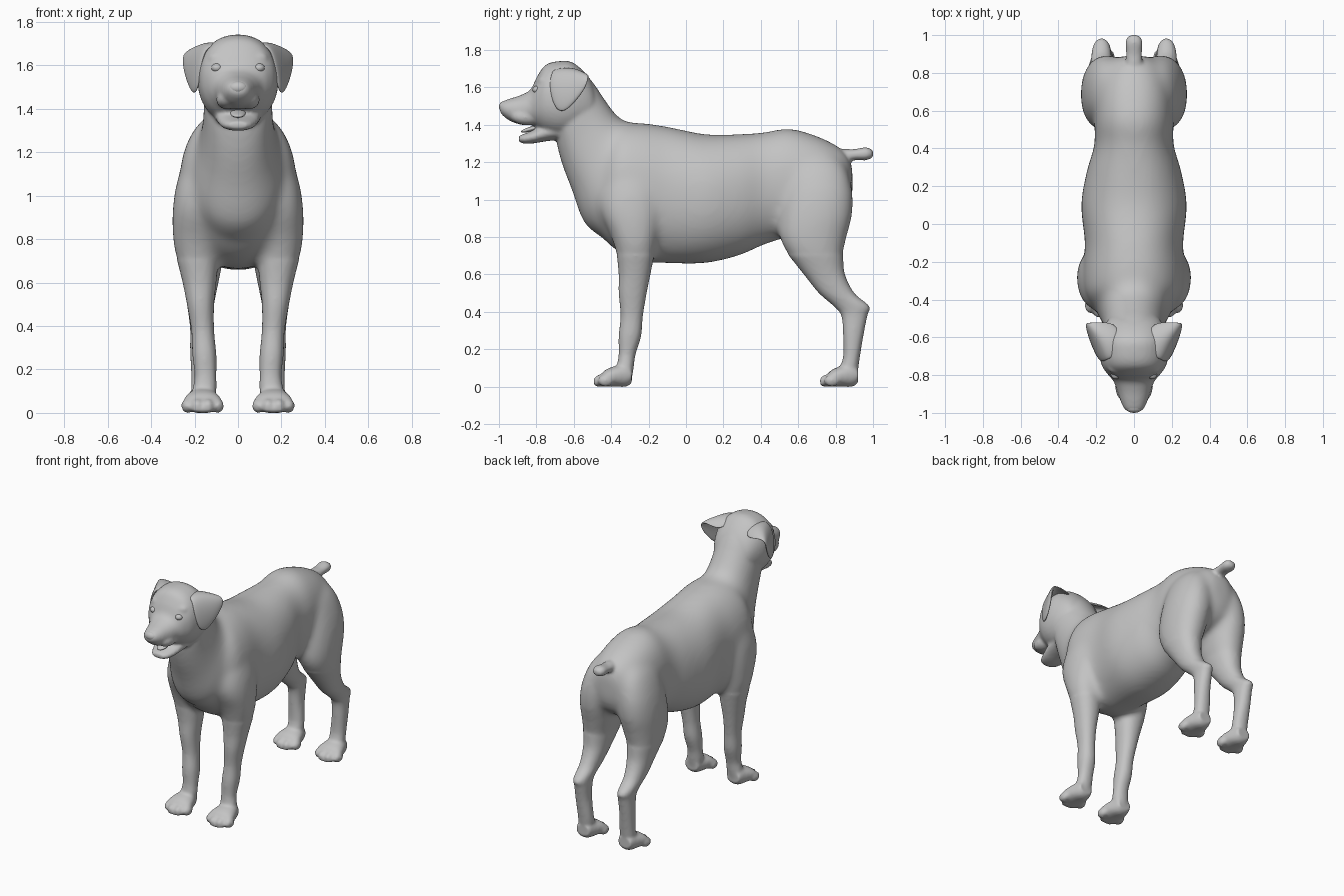
import bpy
import bmesh
import math
from mathutils import Vector, Matrix

default_cube = bpy.data.objects.get("Cube")
if default_cube:
    bpy.data.objects.remove(default_cube, do_unlink=True)

SEGMENTS = 40
STEPS = 5
CM = 0.01

# One plain grey for the whole animal
grey = bpy.data.materials.new("plain grey")
grey.use_nodes = True
grey_value = (0.55, 0.55, 0.55, 1)
grey.diffuse_color = grey_value
grey.node_tree.nodes["Principled BSDF"].inputs["Base Color"].default_value = grey_value


def soft_power(value, exponent=0.92):
    return math.copysign(abs(value) ** exponent, value)


def ring(lower, upper, inner, outer):
    """Rounded section between two side-profile points and two x limits, in cm."""
    low, high = Vector((0, *lower)), Vector((0, *upper))
    middle = (low + high) / 2 + Vector(((inner + outer) / 2, 0, 0))
    across = Vector(((outer - inner) / 2, 0, 0))
    along = (high - low) / 2
    points = []
    for i in range(SEGMENTS):
        angle = math.tau * i / SEGMENTS
        points.append((middle + across * soft_power(math.cos(angle))
                       + along * soft_power(math.sin(angle))) * CM)
    return points


def spline(a, b, c, d, t):
    """Smooth curve from b to c."""
    return b + (c - a) * (t / 2) + (a * 2 - b * 5 + c * 4 - d) * (t * t / 2) \
        + (b * 3 - a - c * 3 + d) * (t ** 3 / 2)


def loft(bm, rings, side=1):
    """Skin a closed surface through the rings, optionally mirrored in x."""
    dense = []
    last = len(rings) - 1
    for k in range(last):
        near = [rings[max(0, min(last, k + offset))] for offset in (-1, 0, 1, 2)]
        for step in range(STEPS):
            dense.append([spline(*corner, step / STEPS) for corner in zip(*near)])
    dense.append(rings[-1])
    loops = [[bm.verts.new((p.x * side, p.y, p.z)) for p in points] for points in dense]
    for first, second in zip(loops, loops[1:]):
        for i in range(SEGMENTS):
            j = (i + 1) % SEGMENTS
            bm.faces.new((first[i], first[j], second[j], second[i]))
    bm.faces.new(loops[0])
    bm.faces.new(loops[-1])


def upright(sections):
    """Sections standing across the body: y, top, bottom, half width."""
    return [ring((y, bottom), (y, top), -w, w) for y, top, bottom, w in sections]


def level(sections):
    """Sections lying flat across a leg: z, front, back, inner x, outer x."""
    return [ring((front, z), (back, z), inner, outer) for z, front, back, inner, outer in sections]


def ellipsoid(bm, centre, radii, tilt=0):
    matrix = (Matrix.Translation(Vector(centre) * CM) @ Matrix.Rotation(tilt, 4, "X")
              @ Matrix.Diagonal((*[r * CM for r in radii], 1)))
    bmesh.ops.create_uvsphere(bm, u_segments=24, v_segments=14, radius=1, matrix=matrix)


def finish(name, bm):
    bmesh.ops.recalc_face_normals(bm, faces=bm.faces)
    for face in bm.faces:
        face.smooth = True
    mesh = bpy.data.meshes.new(name)
    bm.to_mesh(mesh)
    bm.free()
    mesh.materials.append(grey)
    part = bpy.data.objects.new(name, mesh)
    bpy.context.collection.objects.link(part)
    return part


def fuse(part, voxel, iterations):
    """Merge overlapping volumes into one softened skin."""
    remesh = part.modifiers.new("fuse", "REMESH")
    remesh.mode = "VOXEL"
    remesh.voxel_size = voxel
    remesh.use_smooth_shade = True
    soften = part.modifiers.new("soften", "SMOOTH")
    soften.factor = 0.5
    soften.iterations = iterations


front_leg = level([
    (125, -37, -18, 8, 19), (110, -44, -13, 5, 27), (95, -46, -12, 5, 30),
    (80, -40, -15, 7, 30), (70, -37, -17, 9, 28), (60, -36, -19, 10, 25.5),
    (50, -36, -21, 11, 23.5), (38, -35, -23, 11, 21.5), (27, -36, -24, 10, 21),
    (17, -36, -27, 10, 20), (10, -37, -28, 10, 21), (4, -36, -29, 11, 21)])

hind_leg = level([
    (126, 58, 78, 3, 14), (118, 54, 85, 2, 21), (105, 52, 89, 1, 26), (92, 50, 89, 2, 28),
    (80, 50, 86, 4, 28), (70, 55, 84, 7, 27), (60, 63, 85, 9, 25), (50, 71, 90, 11, 23.5),
    (43, 79, 98, 12, 22.5), (38, 83, 97, 12, 22), (28, 84, 95, 12, 22),
    (16, 84, 93, 11, 21.5), (9, 82, 92, 11, 21.5), (4, 83, 91, 12, 21)])

# Trunk from breast to rump
trunk = bmesh.new()
loft(trunk, upright([
    (-50, 122, 87, 14), (-44, 132, 79, 21), (-36, 140, 72, 26), (-25, 141, 67, 27),
    (-10, 139, 66, 26), (10, 135, 66, 28), (28, 135, 70, 25), (42, 136, 76, 21),
    (55, 138, 80, 21), (70, 134, 84, 20), (82, 128, 89, 16), (87, 123, 95, 11),
    (89, 117, 102, 6)]))

# Neck: nape y and z, throat y and z, half width
neck = [(-22, 139, -42, 78, 24), (-29, 141, -54, 87, 21), (-36, 144, -61, 105, 17.5),
        (-43, 153, -66, 118, 16), (-49, 162, -69, 129, 16), (-54, 168, -70, 138, 16)]
loft(trunk, [ring((ty, tz), (ny, nz), -w, w) for ny, nz, ty, tz, w in neck])

# Shoulders and thighs blend broadly into the trunk
for side in (-1, 1):
    loft(trunk, front_leg[:6], side)
    loft(trunk, hind_leg[:8], side)
muscles = finish("muscle_base", trunk)
fuse(muscles, 0.018, 16)
evaluated = muscles.evaluated_get(bpy.context.evaluated_depsgraph_get())
body = bmesh.new()
body.from_mesh(evaluated.to_mesh())
evaluated.to_mesh_clear()
bpy.data.objects.remove(muscles, do_unlink=True)

# Skull and muzzle
loft(body, upright([
    (-46, 152, 142, 8), (-51, 164, 138, 14), (-60, 173, 134, 18), (-68, 174, 133, 18.5),
    (-75, 172, 135, 17), (-79.5, 166, 138, 14), (-83, 159, 140, 11), (-88, 156, 140, 9),
    (-94, 154, 142, 7), (-98, 152.5, 145, 5), (-99.5, 151, 147, 3)]))

# Lower jaw, hanging open
loft(body, upright([
    (-68, 142, 132, 11), (-76, 140, 131, 10), (-82, 137, 130, 8.5),
    (-87, 135, 130, 6.5), (-89.5, 134, 131, 4)]))

# Short tail
loft(body, upright([
    (76, 126, 116, 5), (84, 127, 119, 4.5), (90, 127, 121, 4.2), (96, 128, 121, 4.5),
    (99, 127, 122, 3.5), (100, 126, 123, 2)]))

# Paw: y, top, bottom, half width
paw = [(-29, 10, 2, 5), (-32, 12, 0, 6), (-38, 11, 0, 8), (-43, 9, 0, 9),
       (-46, 6, 0, 7), (-49, 3, 0, 4)]
PAW_X = 16.3
HIND_SHIFT = 121

for side in (-1, 1):
    # Brows and upper lips
    ellipsoid(body, (side * 9.5, -76, 163.5), (4.5, 3.2, 2.6))
    ellipsoid(body, (side * 5, -86, 144), (5, 8, 4.2), math.radians(-6))

    # Lower legs, paws and toes
    loft(body, front_leg[4:], side)
    loft(body, hind_leg[5:], side)
    for shift in (0, HIND_SHIFT):
        loft(body, [ring((y + shift, low), (y + shift, top), PAW_X - w, PAW_X + w)
                    for y, top, low, w in paw], side)
        for offset, reach in ((-7, -43), (-2.5, -45.5), (2.5, -45.5), (7, -43)):
            ellipsoid(body, (side * (PAW_X + offset), reach + shift, 3.2), (2.8, 4.2, 3.3))

dog_body = finish("dog_body", body)
fuse(dog_body, 0.01, 6)

# Folded ears, rows running from root to tip
ear_rows = [
    [(7, -69, 168), (7, -60, 170), (9, -51, 163)],
    [(14, -72, 170), (18, -61, 171), (25, -52, 168)],
    [(17, -74, 160), (22.5, -62, 160), (26, -52, 161)],
    [(18.5, -70, 148), (20.5, -66, 146), (22, -61, 150)]]
for label, side in (("left", 1), ("right", -1)):
    bm = bmesh.new()
    grid = [[bm.verts.new((x * CM * side, y * CM, z * CM)) for x, y, z in row] for row in ear_rows]
    for upper, lower in zip(grid, grid[1:]):
        for i in range(len(upper) - 1):
            bm.faces.new((upper[i], upper[i + 1], lower[i + 1], lower[i]))
    ear = finish(label + "_ear", bm)
    thicken = ear.modifiers.new("thicken", "SOLIDIFY")
    thicken.thickness = 0.025
    thicken.offset = 0
    rounding = ear.modifiers.new("rounding", "SUBSURF")
    rounding.levels = rounding.render_levels = 3

    # Eyes
    bm = bmesh.new()
    ellipsoid(bm, (side * 9.7, -79.5, 158.8), (2.6, 2.6, 2.1))
    finish(label + "_eye", bm)

# Nose pad
bm = bmesh.new()
ellipsoid(bm, (0, -97.2, 149.7), (4.4, 2.8, 2.9))
finish("nose", bm)

# Tongue resting on the lower jaw
bm = bmesh.new()
ellipsoid(bm, (0, -82, 138), (3.5, 6.5, 1.3), math.radians(16))
finish("tongue", bm)
